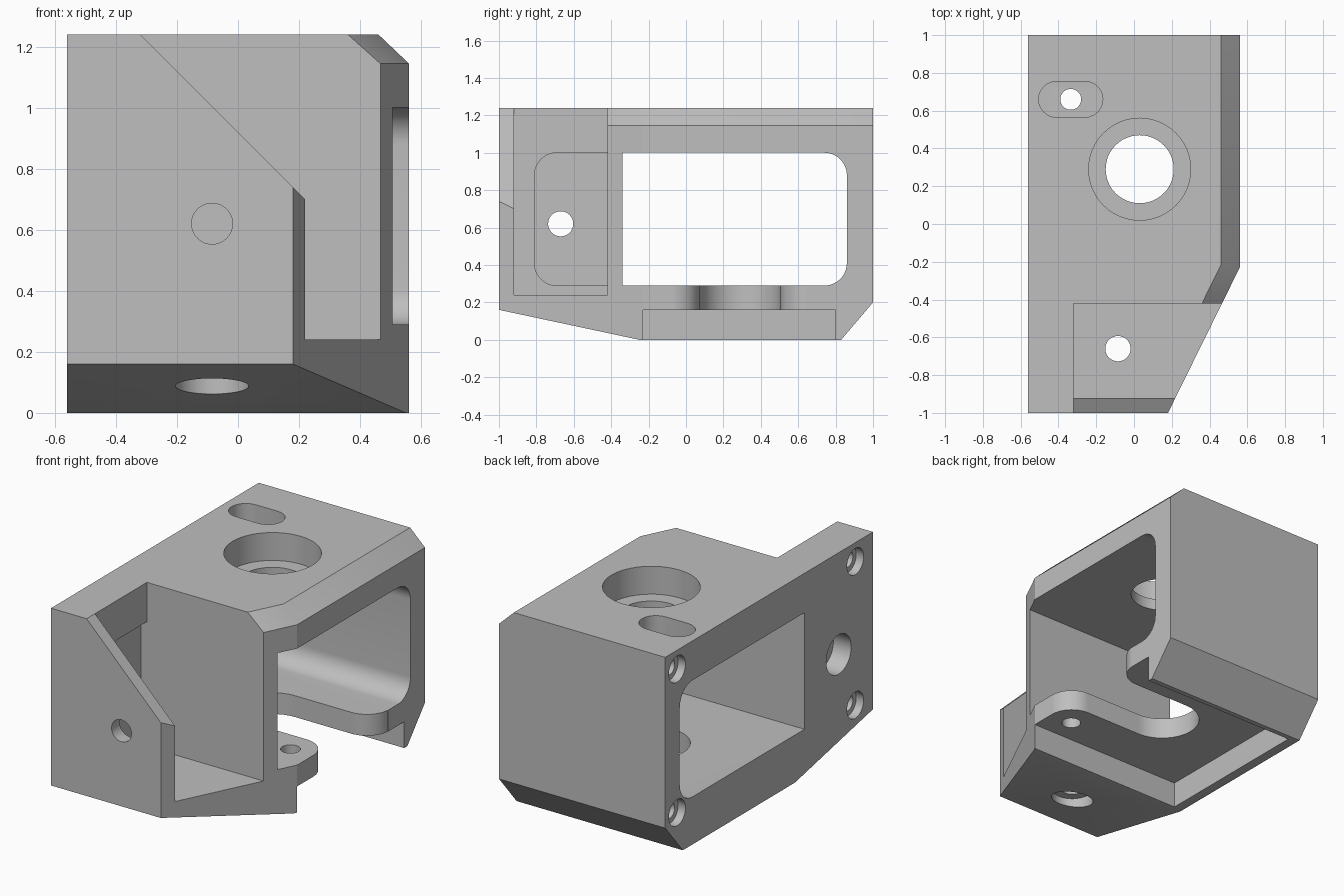
import bpy, bmesh, math
from mathutils import Vector

cube = bpy.data.objects.get("Cube")
if cube:
    bpy.data.objects.remove(cube, do_unlink=True)

grey = bpy.data.materials.new("machined_grey")
grey.use_nodes = True
colour = (0.52, 0.52, 0.52, 1)
grey.diffuse_color = colour
grey.node_tree.nodes["Principled BSDF"].inputs["Base Color"].default_value = colour


def add_object(name, bm):
    bmesh.ops.recalc_face_normals(bm, faces=bm.faces)
    mesh = bpy.data.meshes.new(name)
    bm.to_mesh(mesh)
    bm.free()
    mesh.materials.append(grey)
    obj = bpy.data.objects.new(name, mesh)
    bpy.context.collection.objects.link(obj)
    return obj


def prism(name, outline, axis, lo, hi):
    """Extrude a 2D outline along an axis between lo and hi."""
    place = {"x": lambda a, b, t: (t, a, b),
             "y": lambda a, b, t: (a, t, b),
             "z": lambda a, b, t: (a, b, t)}[axis]
    bm = bmesh.new()
    ends = [[bm.verts.new(place(a, b, t)) for a, b in outline] for t in (lo, hi)]
    for ring in ends:
        bm.faces.new(ring)
    n = len(outline)
    for i in range(n):
        j = (i + 1) % n
        bm.faces.new((ends[0][i], ends[0][j], ends[1][j], ends[1][i]))
    return add_object(name, bm)


def arc(cx, cy, r, start, end, steps=12):
    angles = [math.radians(start + (end - start) * i / steps) for i in range(steps + 1)]
    return [(cx + r * math.cos(a), cy + r * math.sin(a)) for a in angles]


def circle(cx, cy, r):
    return arc(cx, cy, r, 0, 360, 48)[:-1]


def rect(a0, b0, a1, b1):
    return [(a0, b0), (a1, b0), (a1, b1), (a0, b1)]


# Convex outer block, trimmed by planes
bm = bmesh.new()
bmesh.ops.create_cube(bm, size=1)
for v in bm.verts:
    v.co = (v.co.x * 1.12, v.co.y * 2, (v.co.z + 0.5) * 1.24)


def trim(point, normal):
    cut = bmesh.ops.bisect_plane(bm, geom=bm.verts[:] + bm.edges[:] + bm.faces[:],
                                 plane_co=point, plane_no=normal, clear_outer=True)
    edges = [e for e in cut["geom_cut"] if isinstance(e, bmesh.types.BMEdge)]
    bmesh.ops.contextual_create(bm, geom=edges)


trim((0, -0.25, 0), (0, -0.16, -0.75))       # sloping underside
trim((0, 0.83, 0), (0, 0.2, -0.17))          # rear lower bevel
trim((0.18, -1, 0), (0.77, -0.38, 0))        # slanted front corner
trim((0.46, 0, 1.24), (0.095, 0, 0.1))       # long top chamfer
a, b, c = Vector((0.36, -0.42, 1.24)), Vector((0.46, -0.217, 1.24)), Vector((0.466, -0.42, 1.145))
normal = (b - a).cross(c - a)
trim(a, normal if normal.z > 0 else -normal)  # chamfer over the slanted corner
body = add_object("bracket_body", bm)

cutters = []


def cut(name, outline, axis, lo, hi):
    cutters.append(prism(name, outline, axis, lo, hi))


# Main window through both sides
cut("window", [(-0.34, 0.29)] + arc(0.74, 0.41, 0.12, -90, 0)
    + arc(0.74, 0.88, 0.12, 0, 90) + [(-0.34, 1.0)], "x", -1, 1)

# Front pocket, sloped front wall and side niche
cut("pocket", rect(-0.32, -0.92, 1, -0.42), "z", 0.24, 1.5)
cut("wall_slope", [(-0.42, 1.34), (0.62, 0.30), (0.62, 1.34)], "y", -1.2, -0.7)
cut("niche", [(-0.42, 0.29), (-0.42, 1.0)] + arc(-0.69, 0.88, 0.12, 90, 180)
    + arc(-0.69, 0.41, 0.12, 180, 270), "x", -0.36, -0.2)

# Underside recess, open to one side
cut("recess", rect(-0.5, -0.23, 0.8, 0.8), "z", -0.2, 0.16)

# Open slot with rounded lobes in the floor plate
cut("floor_slot", [(0.7, -0.06)] + arc(0.41, -0.075, 0.15, 5, 90)
    + arc(0.03, 0.29, 0.215, 270, 90, 32)
    + arc(0.41, 0.655, 0.15, -90, -5) + [(0.7, 0.64)], "z", 0.08, 0.4)
for x, y in ((-0.335, 0.66), (0.41, -0.08)):
    cut("floor_hole", circle(x, y, 0.055), "z", 0.08, 0.4)

# Top openings
cut("top_bore", circle(0.03, 0.29, 0.27), "z", 1.07, 1.5)
cut("top_through", circle(0.03, 0.29, 0.18), "z", 0.9, 1.5)
cut("top_slot", arc(-0.26, 0.66, 0.095, -90, 90)
    + arc(-0.41, 0.66, 0.095, 90, 270), "z", 0.9, 1.5)

# Pocket holes with counterbores
cut("bottom_hole", circle(-0.085, -0.66, 0.067), "z", -0.2, 0.5)
cut("bottom_bore", circle(-0.085, -0.66, 0.12), "z", -0.2, 0.16)
cut("side_hole", circle(-0.67, 0.62, 0.067), "x", -0.8, -0.2)
cut("side_bore", circle(-0.67, 0.62, 0.12), "x", -0.8, -0.44)
cut("front_hole", circle(-0.085, 0.62, 0.067), "y", -1.2, -0.8)

# Blind screw holes on the side face
for y in (-0.83, 0.885):
    for z in (0.25, 1.125):
        cut("screw_bore", circle(y, z, 0.08), "x", -0.8, -0.51)
        cut("screw_hole", circle(y, z, 0.048), "x", -0.8, -0.38)

# Apply all the cuts
for cutter in cutters:
    cutter.hide_render = True
    mod = body.modifiers.new(cutter.name, "BOOLEAN")
    mod.operation = "DIFFERENCE"
    mod.solver = "EXACT"
    mod.object = cutter
bpy.context.view_layer.update()
result = body.evaluated_get(bpy.context.evaluated_depsgraph_get())
mesh = bpy.data.meshes.new_from_object(result)
body.modifiers.clear()
body.data = mesh
for cutter in cutters:
    bpy.data.objects.remove(cutter, do_unlink=True)

mesh.materials.clear()
mesh.materials.append(grey)
for p in mesh.polygons:
    p.material_index = 0

bpy.ops.object.select_all(action="DESELECT")
body.select_set(True)
bpy.context.view_layer.objects.active = body
bpy.ops.object.shade_smooth_by_angle(angle=math.radians(25))
